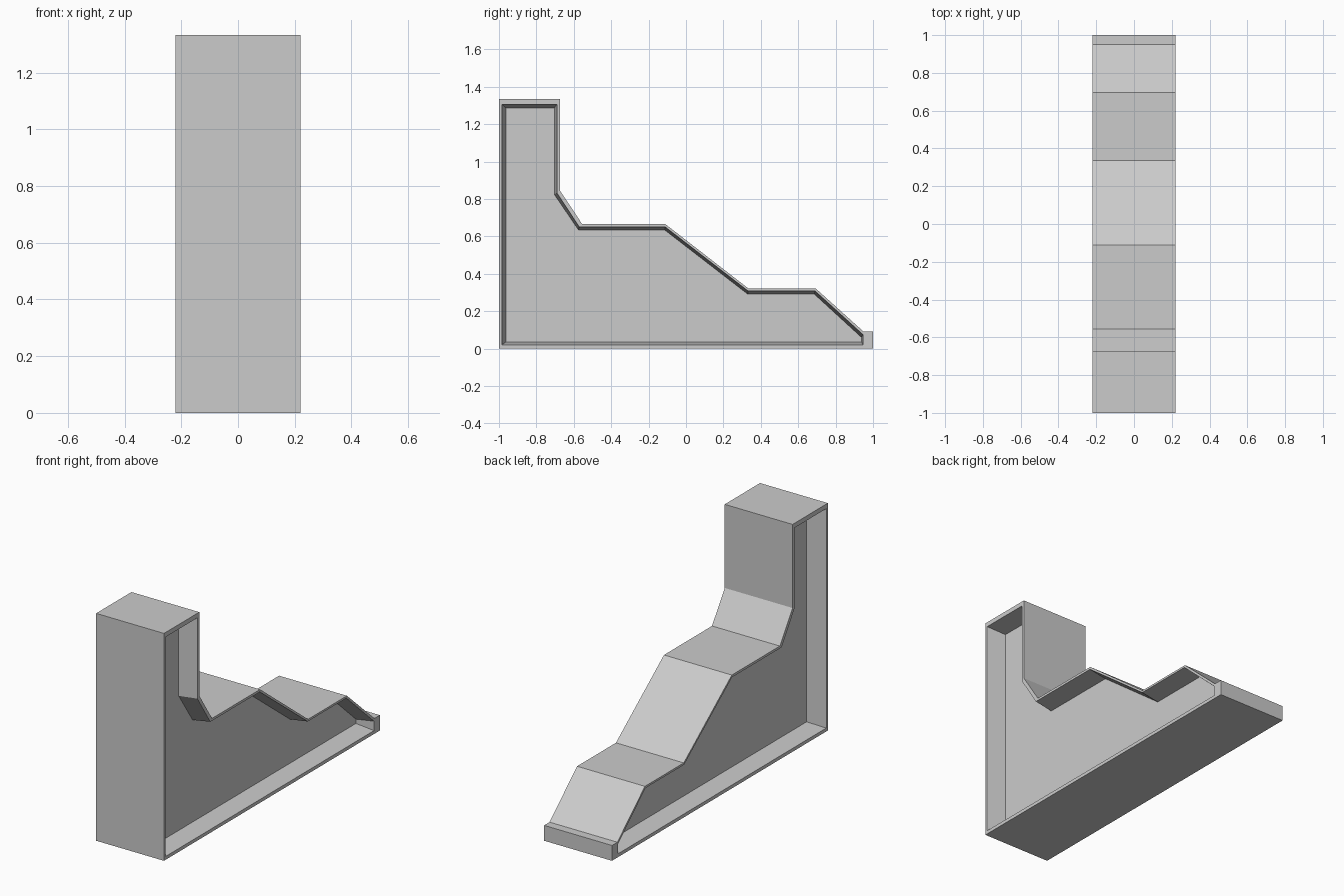
import bpy, bmesh

if "Cube" in bpy.data.objects:
    bpy.data.objects.remove(bpy.data.objects["Cube"])

HALF_W, WEB = 0.22, 0.108

# Side profiles as (y, z): outer silhouette, recess opening, recess floor
outer = [(-1, 0), (-1, 1.333), (-.673, 1.333), (-.673, .843), (-.555, .665),
         (-.11, .665), (.335, .32), (.695, .32), (.95, .09), (1, .09), (1, 0)]
opening = [(-.985, .02), (-.985, 1.306), (-.69, 1.306), (-.69, .832), (-.571, .651),
           (-.112, .651), (.332, .308), (.69, .308), (.946, .075), (.946, .05), (.946, .02)]
floor = [(-.963, .035), (-.963, 1.287), (-.704, 1.287), (-.704, .824), (-.575, .634),
         (-.114, .634), (.33, .291), (.686, .291), (.938, .06), (.938, .048), (.938, .035)]

bm = bmesh.new()


def loop(profile, x):
    return [bm.verts.new((x, y, z)) for y, z in profile]


def bridge(a, b):
    n = len(a)
    for i in range(n):
        j = (i + 1) % n
        bm.faces.new((a[i], a[j], b[j], b[i]))


# Nested loops from the left recess floor, round the outside, to the right one
loops = [loop(floor, -WEB), loop(opening, -HALF_W), loop(outer, -HALF_W),
         loop(outer, HALF_W), loop(opening, HALF_W), loop(floor, WEB)]
for a, b in zip(loops, loops[1:]):
    bridge(a, b)

# Recessed side panels
bm.faces.new(loops[0])
bm.faces.new(loops[-1])
bmesh.ops.recalc_face_normals(bm, faces=bm.faces)

mesh = bpy.data.meshes.new("stepped_buttress")
bm.to_mesh(mesh)
bm.free()
bpy.context.collection.objects.link(bpy.data.objects.new("stepped_buttress", mesh))
